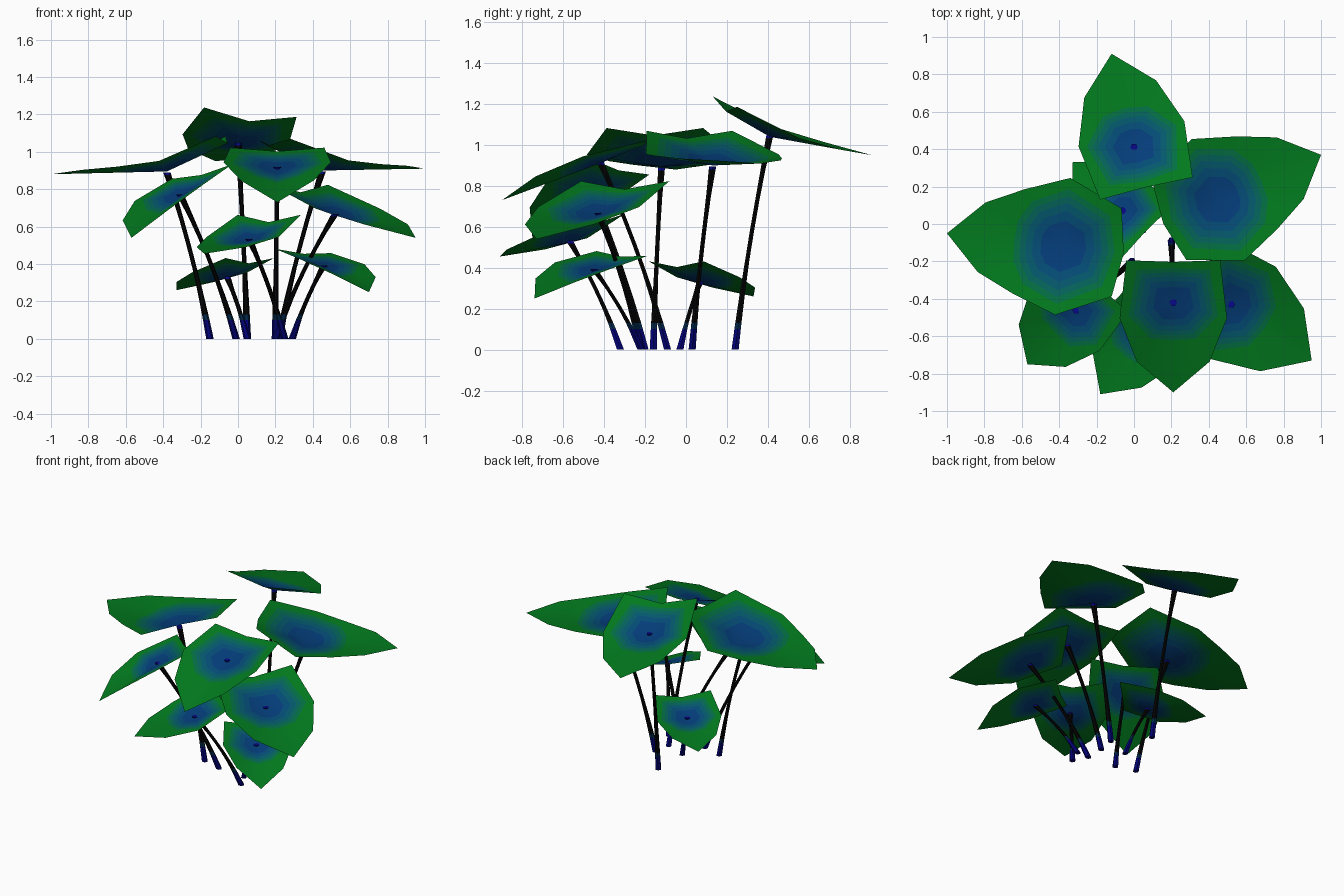
import bpy
import bmesh
import math
from mathutils import Vector

cube = bpy.data.objects.get("Cube")
if cube:
    bpy.data.objects.remove(cube, do_unlink=True)


def srgb(*rgb):
    return tuple((c / 255 / 12.92) if c < 11 else ((c / 255 + 0.055) / 1.055) ** 2.4 for c in rgb) + (1.0,)


def material(name, color):
    mat = bpy.data.materials.new(name)
    mat.use_nodes = True
    mat.diffuse_color = color
    bsdf = mat.node_tree.nodes["Principled BSDF"]
    bsdf.inputs["Base Color"].default_value = color
    bsdf.inputs["Roughness"].default_value = 0.9
    return mat


# Leaf colours run from the centre outwards
LEAF_MATS = [
    material("deep blue", srgb(4, 61, 122)),
    material("blue", srgb(4, 76, 118)),
    material("teal blue", srgb(4, 88, 108)),
    material("teal", srgb(4, 99, 90)),
    material("sea green", srgb(3, 110, 66)),
    material("leaf green", srgb(2, 122, 30)),
]
BANDS = [0.45, 0.62, 0.76, 0.88, 1.0]
STEM_MATS = [
    material("stem base blue", srgb(2, 2, 118)),
    material("stem band blue", srgb(2, 40, 75)),
    material("stem black", srgb(3, 3, 3)),
    material("stem tip blue", srgb(8, 8, 140)),
]


def blade(shoulder, wide, lobe, notch):
    """Half outline of a broad leaf, given how far each point lifts."""
    return [(1, 0, 0), (.62, .38, shoulder), (.13, .56, wide), (-.49, .49, lobe), (-.46, 0, notch)]


# Half outlines from tip to notch: along, sideways, lift
BROAD = blade(.05, .1, .2, .13)
UPTURNED = blade(.02, .07, .25, .16)
DROOPING = blade(.1, .12, .05, .02)
POINTED = [(1, 0, 0), (.7, .3, .03), (.38, .45, .05), (0, .59, .09), (-.47, .38, .29), (-.53, 0, .23)]


def finish(name, bm, mats):
    mesh = bpy.data.meshes.new(name)
    bm.to_mesh(mesh)
    bm.free()
    for mat in mats:
        mesh.materials.append(mat)
    obj = bpy.data.objects.new(name, mesh)
    bpy.context.collection.objects.link(obj)


def leaf(name, half, centre, tip, roll):
    """Cupped sheet with a rounded blue heart fading into a green rim."""
    centre, tip = Vector(centre), Vector(tip)
    along = tip - centre
    size = along.length
    side = Vector((along.y, -along.x, 0)).normalized()
    side = (side + Vector((0, 0, roll))).normalized()
    up = side.cross(along).normalized()
    profile = half + [(a, -s, u) for a, s, u in reversed(half[1:-1])]
    outline = [along * a + (side * s + up * u) * size for a, s, u in profile]
    heart = [p * min(0.85, (0.5 - 0.08 * row[0]) * size / p.length) for p, row in zip(outline, profile)]
    loops = [[p * scale for p in heart] for scale in BANDS] + [outline]
    bm = bmesh.new()
    middle = bm.verts.new(centre)
    inner = None
    count = len(outline)
    for band, points in enumerate(loops):
        ring = [bm.verts.new(centre + p) for p in points]
        for i in range(count):
            j = (i + 1) % count
            corners = [inner[i], ring[i], ring[j], inner[j]] if inner else [middle, ring[i], ring[j]]
            face = bm.faces.new(corners)
            face.material_index = band
            face.smooth = True
        inner = ring
    bm.normal_update()
    if sum(f.normal.z for f in bm.faces) < 0:
        bmesh.ops.reverse_faces(bm, faces=bm.faces[:])
    finish(name, bm, LEAF_MATS)


def stem(name, base, top):
    """Six-sided stalk, thin in the middle, bending towards its leaf."""
    start, end = Vector((*base, 0)), Vector(top)
    bend = start.lerp(end, 0.36)
    bend.z = end.z / 2
    low_end, high_end = 0.13 / end.z, 1 - 0.014 / end.z
    steps = [0, 0.1 / end.z]
    steps += [low_end + (high_end - low_end) * k / 6 for k in range(7)] + [1]
    bm = bmesh.new()
    rings = []
    for t in steps:
        mid = start.lerp(bend, t).lerp(bend.lerp(end, t), t)
        radius = 0.012 + 0.008 * max(1 - t * 2.5, t * 5 - 4, 0)
        rings.append([bm.verts.new(mid + Vector((math.cos(a), math.sin(a), 0)) * radius)
                      for a in (math.tau * k / 6 for k in range(6))])
    last = len(rings) - 2
    for row, (low, high) in enumerate(zip(rings, rings[1:])):
        for i in range(6):
            j = (i + 1) % 6
            face = bm.faces.new((low[i], low[j], high[j], high[i]))
            face.material_index = 3 if row == last else min(row, 2)
    bm.faces.new(rings[0][::-1])
    bm.faces.new(rings[-1]).material_index = 3
    finish(name, bm, STEM_MATS)


def plant(name, half, centre, tip, base, roll=0):
    # Broad leaves are pierced by the stem tip, pointed ones rest on it
    peek = -0.006 if half is POINTED else 0.008
    leaf(name + "_leaf", half, centre, tip, roll)
    stem(name + "_stem", base, Vector(centre) + Vector((0, 0, peek)))


# Tall leaves
plant("back", UPTURNED, (0, .41, 1.04), (-.12, .91, .95), (.05, .24), -.1)
plant("left_tall", POINTED, (.45, .13, .9), (1, .37, .91), (.22, .03))
plant("right_tall", POINTED, (-.38, -.12, .895), (-1, -.05, .88), (-.15, -.16))
plant("front", DROOPING, (.21, -.42, .91), (.21, -.9, .73), (.2, -.09))

# Middle leaves
plant("left_middle", BROAD, (.52, -.43, .66), (.95, -.73, .54), (.2, -.22))
plant("right_middle", DROOPING, (-.31, -.46, .765), (-.57, -.75, .54), (-.01, -.2), -.18)

# Low leaves
plant("front_low", UPTURNED, (.06, -.57, .525), (-.18, -.91, .455), (.25, -.32))
plant("left_low", DROOPING, (.46, -.45, .385), (.7, -.74, .25), (.29, -.22), .06)
plant("back_low", BROAD, (-.06, .07, .325), (-.33, .33, .26), (.05, -.03))
